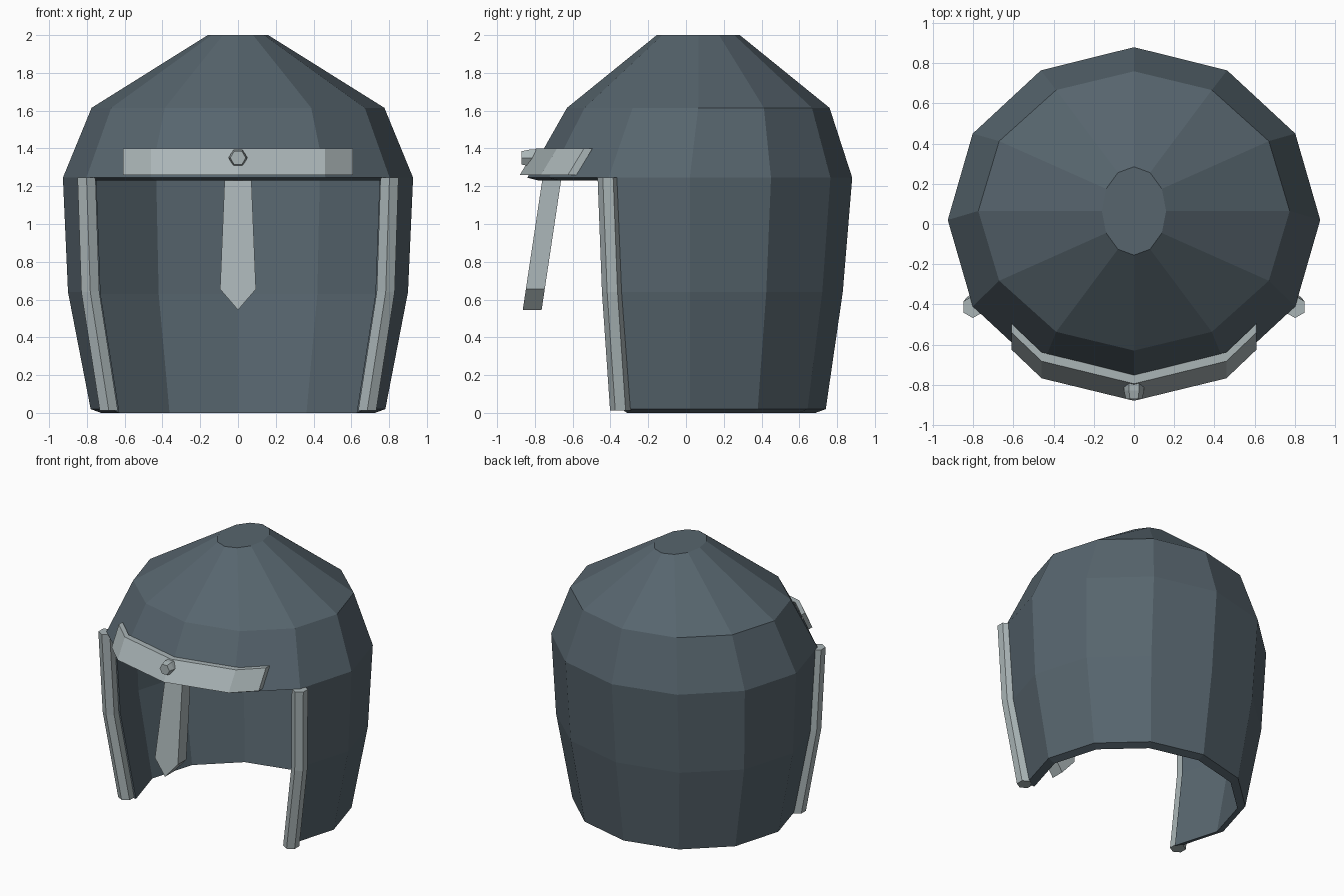
import bpy, bmesh
from math import sin, cos, pi

if "Cube" in bpy.data.objects:
    bpy.data.objects.remove(bpy.data.objects["Cube"])


def material(name, rgb):
    m = bpy.data.materials.new(name)
    m.diffuse_color = (*rgb, 1)
    m.use_nodes = True
    m.node_tree.nodes["Principled BSDF"].inputs["Base Color"].default_value = m.diffuse_color
    return m


dark = material("dark_steel", (0.095, 0.13, 0.155))
light = material("light_steel", (0.40, 0.46, 0.47))


def finish(bm, name, mat):
    bmesh.ops.recalc_face_normals(bm, faces=bm.faces)
    me = bpy.data.meshes.new(name)
    bm.to_mesh(me)
    bm.free()
    me.materials.append(mat)
    ob = bpy.data.objects.new(name, me)
    bpy.context.collection.objects.link(ob)
    return ob


def loft(name, mat, sections):
    """Closed solid through equal-length loops of points."""
    bm = bmesh.new()
    rings = [[bm.verts.new(p) for p in s] for s in sections]
    n = len(rings[0])
    for a, b in zip(rings, rings[1:]):
        for i in range(n):
            j = (i + 1) % n
            bm.faces.new((a[i], a[j], b[j], b[i]))
    bm.faces.new(rings[0])
    bm.faces.new(rings[-1])
    return finish(bm, name, mat)


# Helmet shell: 12-sided outer and inner skins, face opening left out, rims joined
N = 12
# (z, centre y, radius x, radius y)
outer = [(0.02, 0.02, 0.78, 0.72), (0.64, 0.02, 0.90, 0.81), (1.245, 0.02, 0.927, 0.86),
         (1.615, 0.065, 0.775, 0.695), (2.0, 0.065, 0.16, 0.22)]
inner = [(0.0, 0.02, 0.725, 0.665), (0.63, 0.02, 0.84, 0.75), (1.23, 0.02, 0.865, 0.80),
         (1.58, 0.065, 0.72, 0.64), (1.94, 0.065, 0.14, 0.19)]
bm = bmesh.new()


def skin(profile):
    rings = [[bm.verts.new((rx * cos(2 * pi * j / N), cy + ry * sin(2 * pi * j / N), z))
              for j in range(N)] for z, cy, rx, ry in profile]
    for r in range(len(rings) - 1):
        for j in range(N):
            if r < 2 and 7 <= j <= 10:
                continue
            k = (j + 1) % N
            bm.faces.new((rings[r][j], rings[r][k], rings[r + 1][k], rings[r + 1][j]))
    bm.faces.new(rings[-1])
    return [v for ring in rings for v in ring]


out_verts, in_verts = skin(outer), skin(inner)
partner = dict(zip(out_verts, in_verts))
for e in [e for e in bm.edges if e.is_boundary and e.verts[0] in partner]:
    a, b = e.verts
    bm.faces.new((a, b, partner[b], partner[a]))
bmesh.ops.delete(bm, geom=[v for v in bm.verts if not v.link_faces], context='VERTS')
finish(bm, "helmet_shell", dark)

# Hexagonal edge rails down both sides of the face opening
path = [(0.802, -0.413, 1.245), (0.782, -0.39, 0.64), (0.684, -0.347, 0.012)]
for side, label in ((1, "left"), (-1, "right")):
    loft(label + "_edge_rail", light,
         [[(side * (x + 0.055 * sin(i * pi / 3)), y + 0.055 * cos(i * pi / 3), z)
           for i in range(6)] for x, y, z in path])

# Nose guard: pointed blade leaning forward
blade = [(-0.07, 1.26), (0.07, 1.26), (0.095, 0.655), (0, 0.545), (-0.095, 0.655)]
loft("nose_guard", light,
     [[(x, y0 - (1.24 - z) * 0.15, z) for x, z in blade] for y0 in (-0.76, -0.66)])

# Brow band: x and lower outer y, mirrored; the top edge leans back
half = [(0.46, -0.768), (0.61, -0.625)]
pts = [(-x, y) for x, y in reversed(half)] + [(0, -0.88)] + half
loft("brow_band", light,
     [[(x, y, 1.26), (x, y + 0.085, 1.40), (x, y + 0.13, 1.40), (x, y + 0.045, 1.26)]
      for x, y in pts])

# Hexagonal bolt in the middle of the band
loft("brow_bolt", light,
     [[(r * cos(i * pi / 3), y, 1.35 + r * sin(i * pi / 3)) for i in range(6)]
      for y, r in ((-0.76, 0.05), (-0.83, 0.05), (-0.87, 0.041))])
